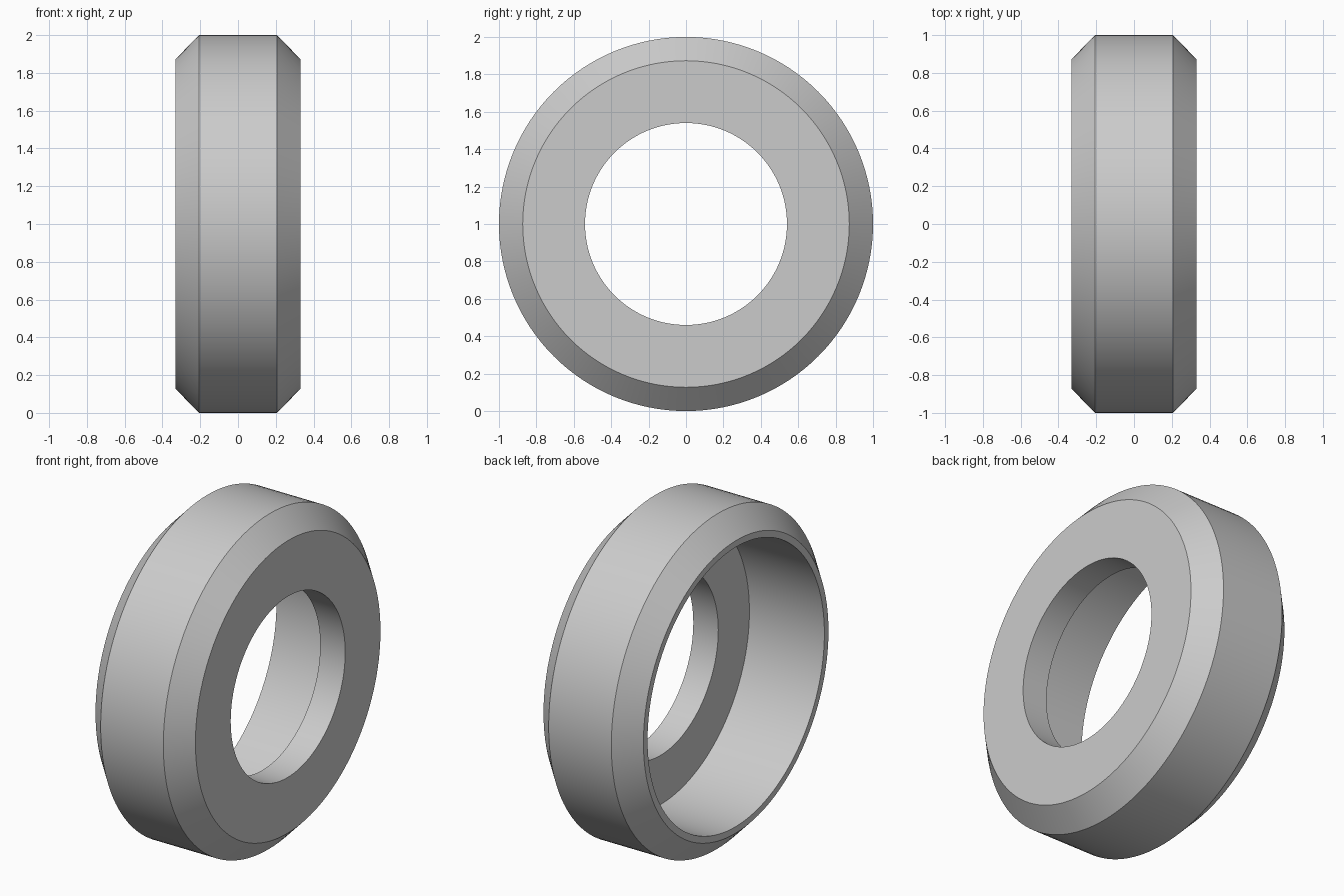
import bpy, bmesh, math
from mathutils import Matrix

cube = bpy.data.objects.get("Cube")
if cube:
    bpy.data.objects.remove(cube, do_unlink=True)

SEGMENTS = 128

# Plain grey finish
grey = bpy.data.materials.new("plain grey")
grey.use_nodes = True
colour = (0.6, 0.6, 0.6, 1)
grey.diffuse_color = colour
grey.node_tree.nodes["Principled BSDF"].inputs["Base Color"].default_value = colour

# Closed cross-section (x, radius): chamfered outside, counterbored from the right (-x)
profile = [(0.33, 0.54), (0.33, 0.873), (0.207, 1.0), (-0.207, 1.0),
           (-0.33, 0.873), (-0.33, 0.834), (0.165, 0.834), (0.165, 0.54)]

# Revolve the section around the x axis
bm = bmesh.new()
points = [bm.verts.new((x, 0, r)) for x, r in profile]
edges = [bm.edges.new((a, b)) for a, b in zip(points, points[1:] + points[:1])]
bmesh.ops.spin(bm, geom=points + edges, cent=(0, 0, 0), axis=(1, 0, 0),
               angle=math.tau, steps=SEGMENTS, use_merge=True)
bmesh.ops.remove_doubles(bm, verts=bm.verts, dist=1e-4)
bmesh.ops.recalc_face_normals(bm, faces=bm.faces)
bmesh.ops.transform(bm, matrix=Matrix.Translation((0, 0, 1)), verts=bm.verts)

mesh = bpy.data.meshes.new("chamfered_ring")
bm.to_mesh(mesh)
bm.free()
mesh.materials.append(grey)
ring = bpy.data.objects.new("chamfered_ring", mesh)
bpy.context.collection.objects.link(ring)

# Smooth round surfaces with crisp rims
bpy.ops.object.select_all(action="DESELECT")
ring.select_set(True)
bpy.context.view_layer.objects.active = ring
bpy.ops.object.shade_smooth_by_angle(angle=math.radians(30))
